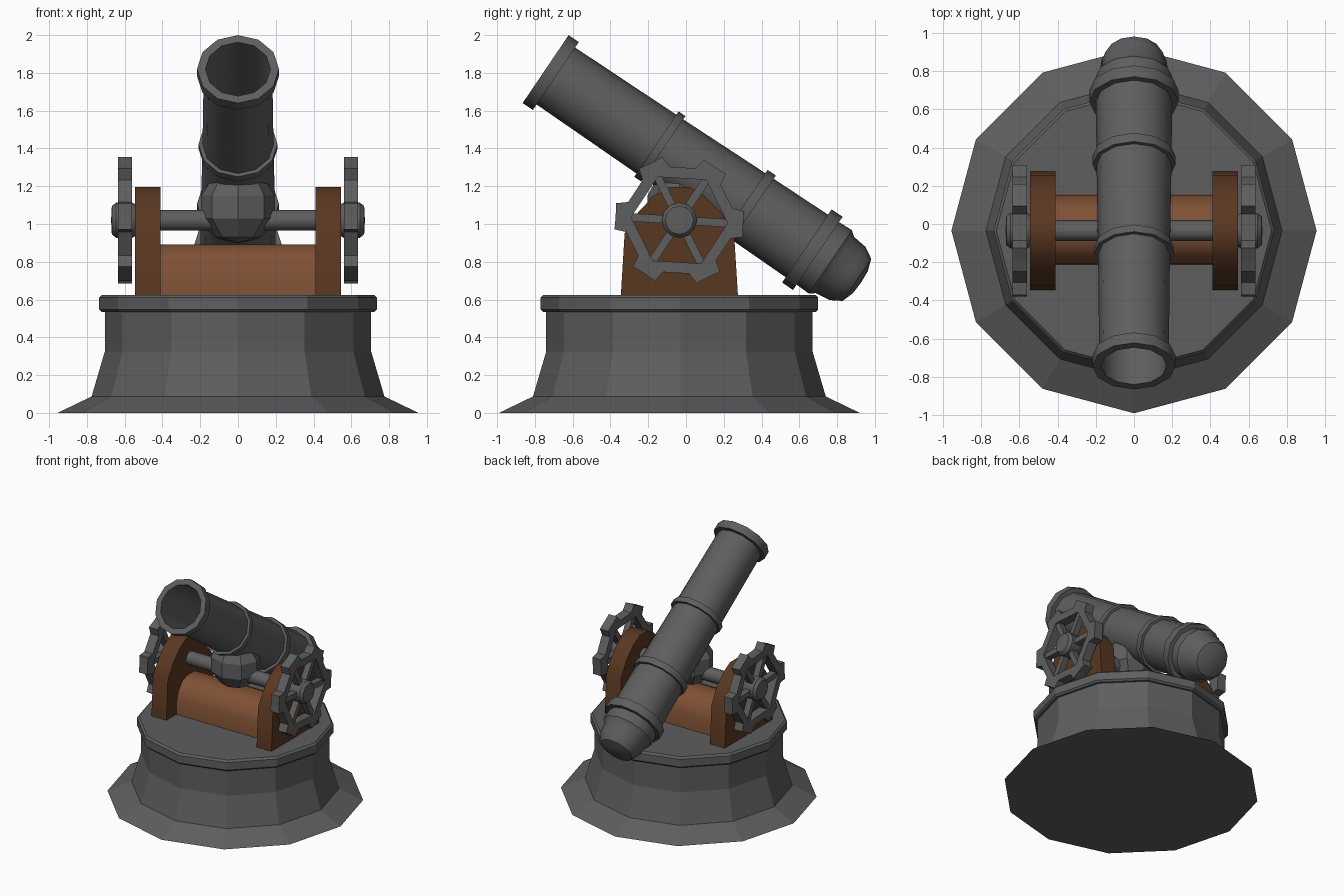
import bpy, bmesh, math
from mathutils import Matrix, Vector

if "Cube" in bpy.data.objects:
    bpy.data.objects.remove(bpy.data.objects["Cube"])


def material(name, rgb):
    m = bpy.data.materials.new(name)
    m.use_nodes = True
    m.diffuse_color = (*rgb, 1)
    bsdf = next(n for n in m.node_tree.nodes if n.type == 'BSDF_PRINCIPLED')
    bsdf.inputs["Base Color"].default_value = (*rgb, 1)
    return m


IRON = material("iron_grey", (0.112, 0.112, 0.112))
WOOD = material("wood_brown", (0.215, 0.082, 0.036))
DARK = material("dark_wood", (0.100, 0.038, 0.015))
CY, AZ = -0.035, 1.02          # centre of the mount, height of the axle


def finish(name, bm, mat, smooth=None):
    bmesh.ops.remove_doubles(bm, verts=bm.verts, dist=1e-5)
    bmesh.ops.recalc_face_normals(bm, faces=bm.faces)
    me = bpy.data.meshes.new(name)
    bm.to_mesh(me)
    bm.free()
    me.materials.append(mat)
    ob = bpy.data.objects.new(name, me)
    bpy.context.collection.objects.link(ob)
    if smooth:
        bpy.ops.object.select_all(action='DESELECT')
        ob.select_set(True)
        bpy.context.view_layer.objects.active = ob
        bpy.ops.object.shade_smooth_by_angle(angle=math.radians(smooth))
    return ob


def lathe(name, profile, mat, matrix, sides=12, smooth=None):
    """Spin (radius, height) points about local z; the ends lie on the axis."""
    bm = bmesh.new()
    rings = []
    for r, h in profile:
        if r == 0:
            rings.append([bm.verts.new((0, 0, h))] * sides)
        else:
            rings.append([bm.verts.new((r * math.cos(math.tau * i / sides),
                                        r * math.sin(math.tau * i / sides), h))
                          for i in range(sides)])
    for a, b in zip(rings, rings[1:]):
        for i in range(sides):
            j = (i + 1) % sides
            bm.faces.new(list(dict.fromkeys((a[i], a[j], b[j], b[i]))))
    bm.transform(matrix)
    return finish(name, bm, mat, smooth)


def extrude_x(name, outline, x0, x1, mat, smooth=None):
    """Extrude a (y, z) outline from x0 to x1."""
    bm = bmesh.new()
    face = bm.faces.new([bm.verts.new((x0, y, z)) for y, z in outline])
    new = bmesh.ops.extrude_face_region(bm, geom=[face])["geom"]
    bmesh.ops.translate(bm, vec=(x1 - x0, 0, 0),
                        verts=[v for v in new if isinstance(v, bmesh.types.BMVert)])
    return finish(name, bm, mat, smooth)


# Stone-like round pedestal with a rim
lathe("pedestal", [(0, 0), (0.955, 0), (0.775, 0.087), (0.705, 0.325), (0.705, 0.535),
                   (0.722, 0.535), (0.735, 0.548), (0.735, 0.61), (0.72, 0.625), (0, 0.625)],
      IRON, Matrix.Translation((0, CY, 0)))

# Barrel with bore, muzzle lip, three bands and rounded breech
tilt = math.radians(34.1)
d = Vector((0, math.cos(tilt), -math.sin(tilt)))
side = Vector((1, 0, 0))
frame = Matrix((side, d.cross(side), d)).transposed().to_4x4()
frame = Matrix.Translation((0, -0.743, 1.82)) @ frame
barrel = [(0, 1.2), (0.172, 1.2), (0.172, 0), (0.217, 0), (0.217, 0.065), (0.182, 0.065)]
for start, end, r_band, r_tube in [(0.708, 0.752, 0.209, 0.188),
                                   (1.272, 1.325, 0.217, 0.196),
                                   (1.67, 1.74, 0.234, 0.2)]:
    barrel += [(r_tube, start), (r_band, start), (r_band, end), (r_tube, end)]
barrel += [(0.203, 1.82), (0.18, 1.85), (0.17, 1.93), (0.135, 1.99), (0.07, 2.012), (0, 2.016)]
lathe("barrel", barrel, IRON, frame, smooth=35)

# Faceted bracket joining barrel and axle
lathe("barrel_bracket", [(0, -0.17), (0.1, -0.14), (0.17, -0.04), (0.17, 0.08), (0.12, 0.17),
                         (0, 0.17)],
      IRON, Matrix.Translation((0, CY, AZ + 0.05)) @ Matrix.Diagonal((1.15, 1, 1, 1)), sides=8)

# Axle
along_x = Matrix.Translation((0, CY, AZ)) @ Matrix.Rotation(math.pi / 2, 4, 'Y')
lathe("axle", [(0, -0.6), (0.055, -0.6), (0.055, 0.6), (0, 0.6)], IRON, along_x, smooth=35)

# Arched wooden bed between the cheeks
extrude_x("carriage_bed", [(-0.215, 0.62), (-0.21, 0.74), (-0.185, 0.81), (-0.14, 0.865),
                           (-0.08, 0.892), (0.02, 0.892), (0.08, 0.865), (0.125, 0.81),
                           (0.15, 0.74), (0.155, 0.62)], -0.415, 0.415, WOOD, 35)

CHEEK = [(-0.345, 0.62), (-0.325, 0.95), (-0.255, 1.06), (-0.17, 1.15), (-0.09, 1.195),
         (0.015, 1.195), (0.095, 1.15), (0.185, 1.06), (0.255, 0.94), (0.275, 0.62)]


def wheel(name, x0, x1):
    """Six-toothed rim with a hexagonal opening and six spokes."""
    bm = bmesh.new()
    loops = []
    for k in range(6):
        for a, r in [(-16, 0.288), (-11.5, 0.347), (0, 0.338), (11.5, 0.347), (16, 0.288)]:
            t = math.radians(60 * k + a - 3.5)
            ri = 0.222 / math.cos(math.radians(30 - abs(a)))
            loops.append([bm.verts.new((x, CY + q * math.cos(t), AZ + q * math.sin(t)))
                          for x, q in ((x0, ri), (x0, r), (x1, r), (x1, ri))])
    for a, b in zip(loops, loops[1:] + loops[:1]):
        for i in range(4):
            j = (i + 1) % 4
            bm.faces.new((a[i], a[j], b[j], b[i]))
    # Spokes
    for k in range(6):
        m = (Matrix.Translation(((x0 + x1) / 2, CY, AZ))
             @ Matrix.Rotation(math.radians(60 * k - 3.5), 4, 'X')
             @ Matrix.Translation((0, 0.15, 0)) @ Matrix.Diagonal((0.05, 0.24, 0.043, 1)))
        bmesh.ops.create_cube(bm, size=1, matrix=m)
    return finish(name, bm, IRON)


# Cheeks, wheels and hubs on both sides
for label, s in (("left", 1), ("right", -1)):
    extrude_x(label + "_cheek", CHEEK, s * 0.41, s * 0.545, DARK, 35)
    wheel(label + "_wheel", s * 0.56, s * 0.635)
    lathe(label + "_hub", [(0, 0.545), (0.085, 0.545), (0.093, 0.56), (0.093, 0.645),
                           (0.075, 0.668), (0, 0.672)], IRON,
          along_x @ Matrix.Diagonal((1, 1, s, 1)), smooth=35)
